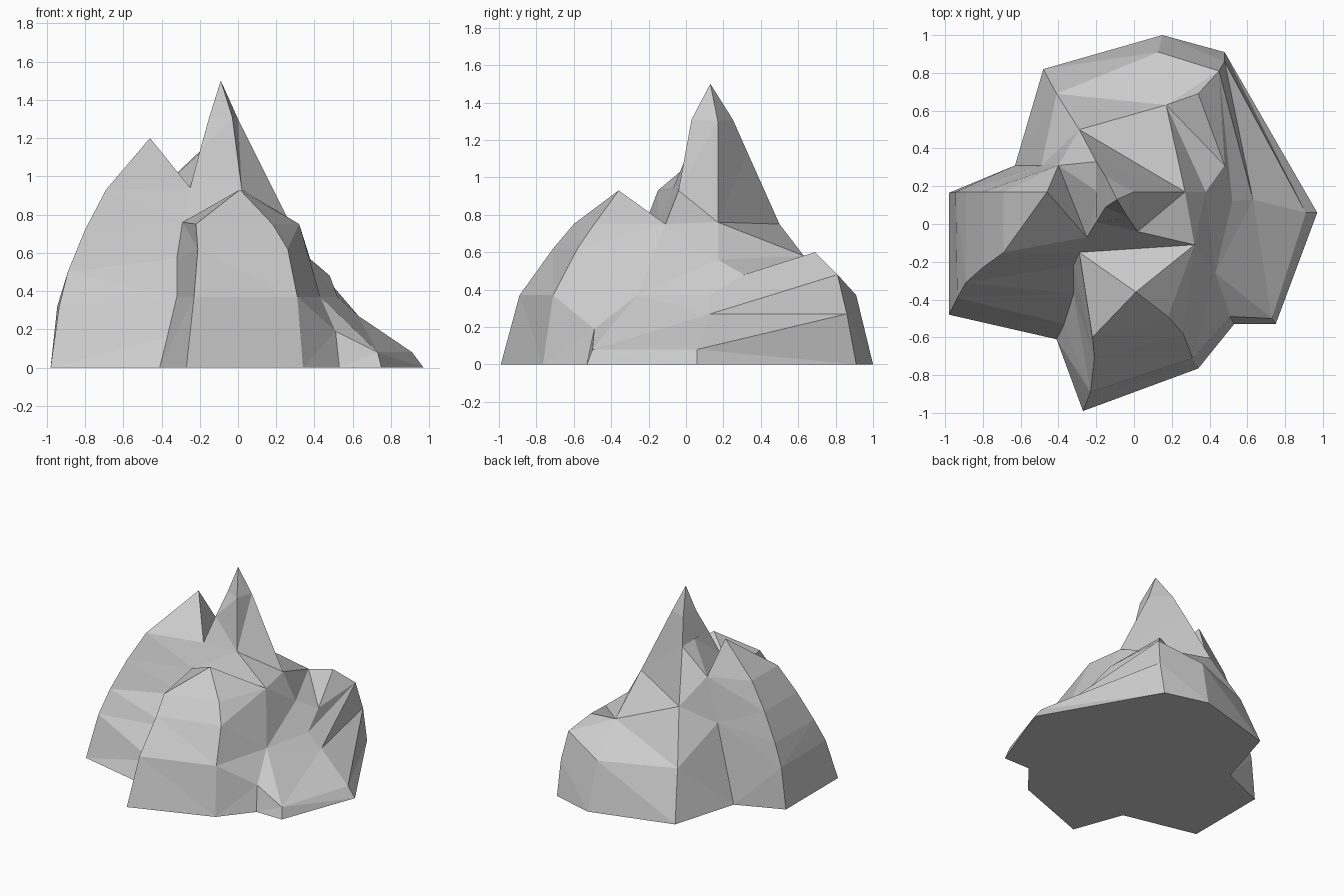
import bpy
import bmesh
from mathutils import Vector

if "Cube" in bpy.data.objects:
    bpy.data.objects.remove(bpy.data.objects["Cube"])

bm = bmesh.new()
verts = {}


def v(p):
    if p not in verts:
        verts[p] = bm.verts.new(p)
    return verts[p]


def face(*pts):
    ring = list(dict.fromkeys(pts))
    if len(ring) > 2:
        try:
            bm.faces.new([v(p) for p in ring])
        except ValueError:
            pass


def strip(a, b):
    """Zip two descending ridge lines together with facets, level by level."""
    i = j = 0
    while i < len(a) - 1 or j < len(b) - 1:
        za = a[i + 1][2] if i < len(a) - 1 else -1
        zb = b[j + 1][2] if j < len(b) - 1 else -1
        if abs(za - zb) < 0.03:
            face(a[i], a[i + 1], b[j + 1], b[j])
            i, j = i + 1, j + 1
        elif za > zb:
            face(a[i], a[i + 1], b[j])
            i += 1
        else:
            face(a[i], b[j + 1], b[j])
            j += 1


# Summits and saddles
PEAK = (-.09, .13, 1.5)
LEFT = (-.46, .17, 1.2)
FRONT = (.01, -.36, .93)
V1 = (-.25, -.07, .94)
V2 = (-.4, .31, .94)
S1 = (-.29, -.15, .76)
S2 = (.32, -.11, .75)
N = (.43, -.26, .37)
C1, C2, C3 = (.17, .63, .58), (.34, .69, .6), (.48, .31, .48)
M = (-.19, .17, 1.13)

# Ridges and crevices running down to the ground, counter-clockwise
left_back = [LEFT, (-.69, .17, .93), (-.8, .17, .72), (-.89, .17, .5), (-.945, .17, .32), (-.98, .165, 0)]
left_front = [LEFT, (-.69, -.15, .93), (-.8, -.23, .72), (-.89, -.31, .5), (-.935, -.39, .32), (-.98, -.48, 0)]
left_crevice = [LEFT, V1, S1, (-.32, -.22, .57), (-.32, -.37, .37), (-.37, -.53, .16), (-.41, -.61, 0)]
front_left = [FRONT, (-.22, -.6, .75), (-.21, -.71, .62), (-.23, -.89, .37), (-.27, -.99, 0)]
front_right = [FRONT, (.18, -.49, .75), (.26, -.58, .62), (.31, -.71, .37), (.34, -.765, 0)]
right_crevice = [S2, N, (.51, -.49, .19), (.53, -.53, 0)]
spur = [N, (.73, -.5, .08), (.75, -.53, 0)]
right_ridge = [C3, (.52, .12, .37), (.63, .13, .27), (.91, .06, .08), (.97, .06, 0)]
back_right = [C2, (.45, .81, .48), (.48, .86, .27), (.48, .91, 0)]
back = [C1, (.13, .91, .37), (.15, 1.0, 0)]
back_left = [PEAK, (-.15, .25, 1.31), (-.2, .33, 1.13), (-.29, .5, .75), (-.41, .69, .37), (-.48, .82, 0)]
back_crevice = [V2, (-.49, .31, .6), (-.63, .31, 0)]

# Short ridges of the central peak
peak_left = [PEAK, (-.15, .09, 1.31), (-.2, .01, 1.13), V1]
peak_front = [PEAK, (-.03, .03, 1.31), (.02, -.04, .93), S2]
peak_right = [PEAK, (0, .17, 1.3), (.27, .17, .76), (.38, .17, .56)]

# Outer walls
strip(left_back, left_front)
strip(left_front, left_crevice)
strip(left_crevice[2:], front_left)
strip(front_left, front_right)
strip(front_right, right_crevice)
strip(right_crevice[1:], spur)
strip(spur, right_ridge[1:])
strip(right_ridge, back_right)
strip(back_right, back)
strip(back, back_left[3:])
strip(back_left[2:], back_crevice)
strip(back_crevice, left_back)

# Central peak
strip(peak_left, peak_front[:3])
strip(peak_front, peak_right)
strip(peak_right[:3], back_left[:4])
strip(back_left[:3], peak_left[:3])

# Saddles between the summits
face(LEFT, V1, V2)
face(V2, V1, M)
face(M, V1, peak_left[2])
face(V2, M, back_left[2])
face(M, peak_left[2], back_left[2])
face(V1, S1, peak_front[2])
face(S1, S2, peak_front[2])
face(S1, FRONT, S2)
E2, E3 = peak_right[2:]
face(S2, N, E3)
face(E3, N, right_ridge[1])
face(E3, right_ridge[1], C3)
face(back_left[3], E2, C1)
face(E2, E3, C1)
face(E3, C3, C1)
face(C3, C2, C1)

# Flat underside
face(*[r[-1] for r in (left_back, left_front, left_crevice, front_left, front_right, right_crevice,
                       spur, right_ridge, back_right, back, back_left, back_crevice)])
bmesh.ops.holes_fill(bm, edges=[e for e in bm.edges if e.is_boundary], sides=0)
bmesh.ops.triangulate(bm, faces=bm.faces[:])
bmesh.ops.recalc_face_normals(bm, faces=bm.faces[:])

mesh = bpy.data.meshes.new("rock")
bm.to_mesh(mesh)
bm.free()
rock = bpy.data.objects.new("rock", mesh)
bpy.context.collection.objects.link(rock)
